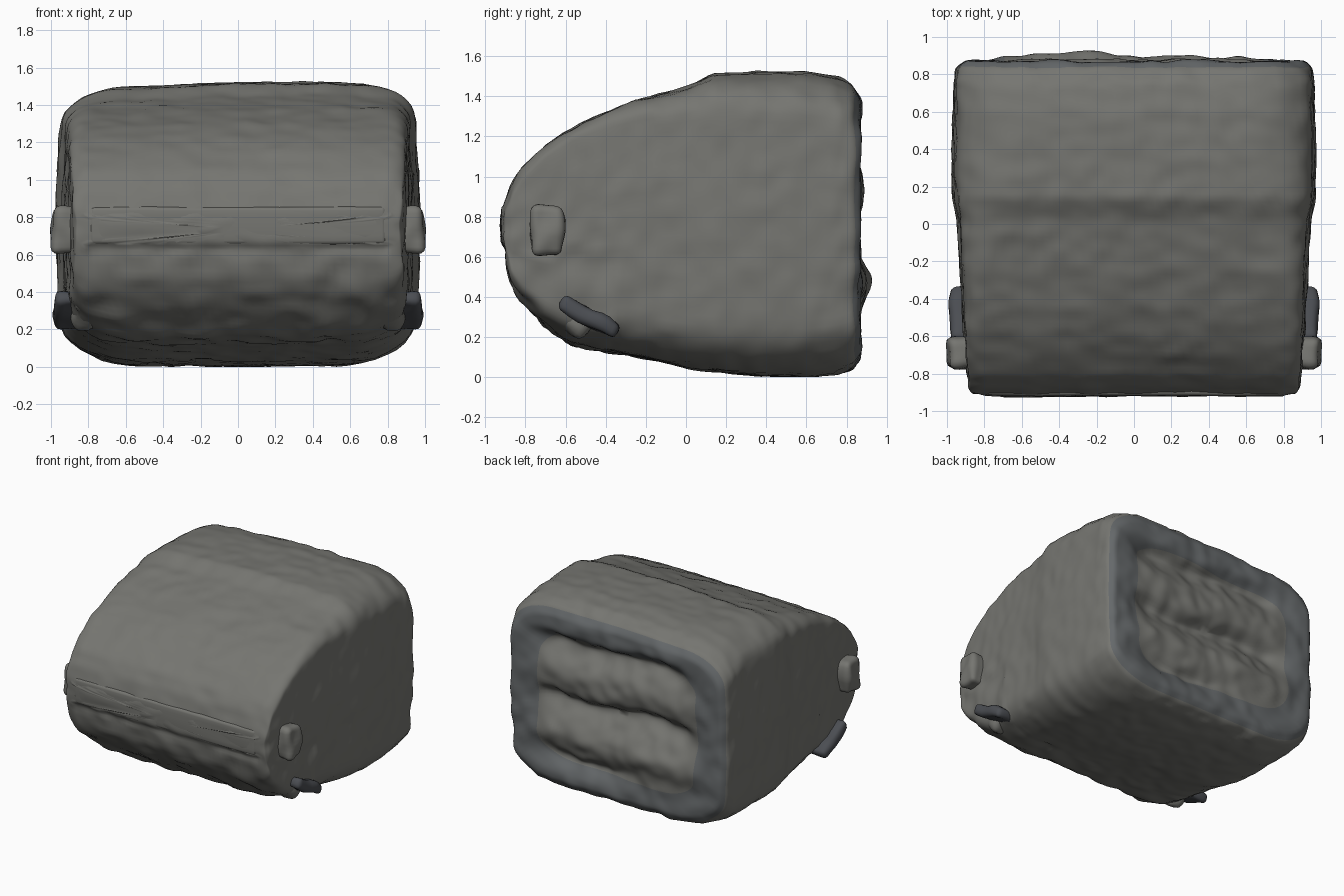
import bpy, bmesh, math
from mathutils import Vector, noise

if "Cube" in bpy.data.objects:
    bpy.data.objects.remove(bpy.data.objects["Cube"])


def material(name, rgb):
    m = bpy.data.materials.new(name)
    m.diffuse_color = (*rgb, 1)
    m.use_nodes = True
    m.node_tree.nodes["Principled BSDF"].inputs["Base Color"].default_value = m.diffuse_color
    return m


STONE = material("weathered grey", (0.18, 0.18, 0.165))
RIM = material("rear rim grey", (0.13, 0.14, 0.145))
DARK = material("dark blue grey", (0.07, 0.075, 0.085))


def finish(bm, name, mats, angle=60):
    bmesh.ops.recalc_face_normals(bm, faces=bm.faces)
    me = bpy.data.meshes.new(name)
    bm.to_mesh(me)
    bm.free()
    for m in mats:
        me.materials.append(m)
    ob = bpy.data.objects.new(name, me)
    bpy.context.collection.objects.link(ob)
    bpy.ops.object.select_all(action='DESELECT')
    ob.select_set(True)
    bpy.context.view_layer.objects.active = ob
    bpy.ops.object.shade_smooth_by_angle(angle=math.radians(angle))
    return ob


# Body sections: y, bottom z, top z, half width, top radius, bottom radius
KEYS = [
    (-0.91, 0.66, 0.80, 0.86, .04, .04), (-0.90, 0.61, 0.86, 0.87, .05, .05),
    (-0.87, 0.48, 0.955, 0.885, .06, .06), (-0.82, 0.385, 1.04, 0.89, .06, .08),
    (-0.70, 0.265, 1.155, 0.90, .06, .12), (-0.57, 0.165, 1.24, 0.91, .06, .17),
    (-0.45, 0.14, 1.30, 0.915, .07, .18), (-0.25, 0.105, 1.375, 0.93, .09, .20),
    (0.02, 0.045, 1.45, 0.943, .13, .22), (0.14, 0.03, 1.51, 0.967, .17, .23),
    (0.35, 0.01, 1.52, 0.972, .20, .24), (0.60, 0.002, 1.518, 0.968, .21, .24),
    (0.76, 0.02, 1.49, 0.96, .21, .24), (0.83, 0.045, 1.455, 0.95, .21, .24),
    (0.868, 0.10, 1.39, 0.91, .20, .22),
]


def section(y, zb, zt, w, rt, rb):
    # rectangle with elliptical corners, joined by subdivided straight edges
    ht, hb = rt * 1.6, rb * 1.8
    corners = [(w - ht, zt - rt, ht, rt), (ht - w, zt - rt, ht, rt),
               (hb - w, zb + rb, hb, rb), (w - hb, zb + rb, hb, rb)]
    arcs = [[Vector((cx + h * math.cos((k + i / 9) * math.pi / 2), y,
                     cz + r * math.sin((k + i / 9) * math.pi / 2))) for i in range(10)]
            for k, (cx, cz, h, r) in enumerate(corners)]
    pts = []
    for k, arc in enumerate(arcs):
        n = 36 if k % 2 == 0 else 24
        a, b = arc[-1], arcs[(k + 1) % 4][0]
        pts += arc + [a.lerp(b, i / n) for i in range(1, n)]
    for p in pts:
        # slightly bowed sides, and a roof that sags toward the left
        p.x *= 1 - 0.035 * ((p.z - 0.74) / 0.74) ** 2
        p.z -= 0.035 * max(0, -p.x) * max(0, p.z - 0.9) / 0.5
    return pts


def bump(t, width):
    return math.exp(-(t / width) ** 2)


def back_relief(p, s):
    # rear panel: louvre-like grooves, sharp above and sloping out below
    mask = min(1, max(0, (0.92 - s) / 0.2))
    wave = 0.025 * math.sin(p.x * 6)
    y = -0.008
    for z, depth, mid, half in ((1.20, .085, .08, .66), (0.75, .09, .02, .64), (0.29, .06, .30, .36)):
        ends = 1 / (1 + math.exp((abs(p.x - mid) - half) * 18))
        t = p.z - z + wave
        y -= depth * ends * bump(t, 0.05 if t > 0 else 0.12)
    y += 0.02 * bump(p.z - .96, .1) + 0.035 * bump(p.z - .48, .1)
    y += 0.03 * bump(p.x + .3, .22) * bump(p.z - .48, .12)
    return mask * y


# Body loft, closed with concentric rings at both ends
rings = []
for a, b in zip(KEYS, KEYS[1:]):
    n = max(4, round((b[0] - a[0]) / 0.022))
    rings += [section(*[p + (q - p) * i / n for p, q in zip(a, b)]) for i in range(n)]
rings.append(section(*KEYS[-1]))
front_mid, back_mid = Vector((0, -0.912, 0.73)), Vector((0, 0.870, 0.75))
first, last = rings[0], rings[-1]
rings = [[front_mid.lerp(p, s) for p in first] for s in (0.2, 0.4, 0.6, 0.8)] + rings
for k in range(1, 38):
    s = 1 - k / 38
    ring = [back_mid.lerp(p, s) for p in last]
    for p in ring:
        p.y += back_relief(p, s)
    rings.append(ring)

bm = bmesh.new()
loops = [[bm.verts.new(p) for p in r] for r in rings]
for k, (r, q) in enumerate(zip(loops, loops[1:])):
    for i in range(len(r)):
        j = (i + 1) % len(r)
        f = bm.faces.new((r[i], r[j], q[j], q[i]))
        f.material_index = 1 if -42 < k - len(loops) < -29 else 0
bm.faces.new(loops[0])
bm.faces.new(loops[-1])
bmesh.ops.recalc_face_normals(bm, faces=bm.faces)
for _ in range(2):
    bmesh.ops.smooth_vert(bm, verts=bm.verts, factor=0.5, use_axis_x=True,
                          use_axis_y=True, use_axis_z=True)
# Weathered surface, rougher under the nose and around the rear rim
bm.normal_update()
for v in bm.verts:
    c = v.co.copy()
    d = 0.008 * noise.noise(c * 3) + 0.010 * noise.noise(c * 10)
    if c.y < -0.35 and c.z < 0.62:
        d += 0.018 * noise.noise(c * 7)
    if c.y > 0.75:
        d += 0.012 * noise.noise(c * 8)
    # shallow creases above and below the front band
    if c.y < -0.8 and abs(c.x) < 0.8:
        d += 0.012 * bump(c.z - 0.75, 0.1) - 0.012 * bump(c.z - 0.63, 0.03)
    v.co += v.normal * d
    v.co.z = max(v.co.z, 0)
finish(bm, "body_shell", [STONE, RIM])


def lump(name, centre, size, mat, tilt=0, mirror=True, bevel=0.03, rough=0.02):
    bm = bmesh.new()
    bmesh.ops.create_cube(bm, size=1)
    bmesh.ops.scale(bm, vec=size, verts=bm.verts)
    bmesh.ops.bevel(bm, geom=bm.edges[:], offset=bevel, segments=3, affect='EDGES', profile=0.5)
    long_edges = [e for e in bm.edges if e.calc_length() > 0.05]
    bmesh.ops.subdivide_edges(bm, edges=long_edges, cuts=5, use_grid_fill=True)
    for v in bm.verts:
        y, z = v.co.y, v.co.z
        v.co.y = y * math.cos(tilt) - z * math.sin(tilt)
        v.co.z = y * math.sin(tilt) + z * math.cos(tilt)
        v.co += Vector(centre)
    bm.normal_update()
    for v in bm.verts:
        v.co += v.normal * noise.noise(v.co * 9) * rough
    ob = finish(bm, name, [mat])
    if mirror:
        ob.modifiers.new("Mirror", 'MIRROR')
    return ob


# Raised band across the front
lump("front_band", (0, -0.872, 0.755), (1.58, 0.09, 0.20), STONE, mirror=False, bevel=0.02, rough=0.008)
# Side blocks near the front
lump("side_block", (0.922, -0.69, 0.73), (0.145, 0.16, 0.25), STONE, bevel=0.035)
# Slanted dark fins under the side blocks
lump("lower_fin", (0.89, -0.48, 0.30), (0.18, 0.32, 0.08), DARK, tilt=-0.5)
# Rough lumps where the fins meet the nose
lump("fin_root", (0.82, -0.58, 0.31), (0.12, 0.24, 0.15), STONE, tilt=-0.6, bevel=0.04, rough=0.03)
